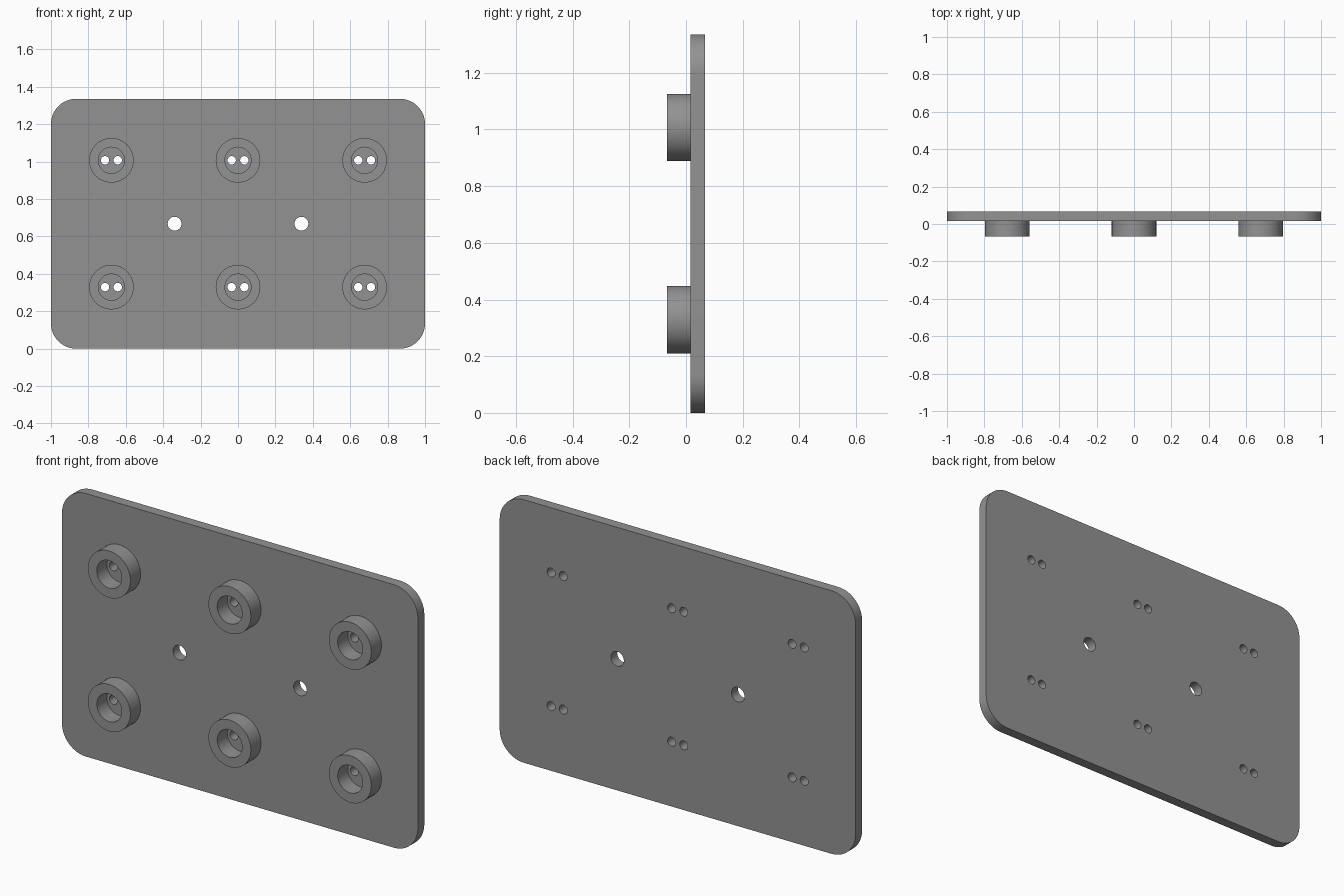
import bpy, bmesh, math

if "Cube" in bpy.data.objects:
    bpy.data.objects.remove(bpy.data.objects["Cube"])

grey = bpy.data.materials.new("mid_grey")
grey.diffuse_color = (0.29, 0.29, 0.29, 1)
grey.use_nodes = True
grey.node_tree.nodes["Principled BSDF"].inputs["Base Color"].default_value = grey.diffuse_color


def circle(cx, cz, r, n):
    return [(cx + r * math.cos(2 * math.pi * i / n),
             cz + r * math.sin(2 * math.pi * i / n)) for i in range(n)]


def rounded_rect(x, z0, z1, r, n=16):
    pts = []
    corners = [(x - r, z1 - r), (r - x, z1 - r), (r - x, z0 + r), (x - r, z0 + r)]
    for k, (cx, cz) in enumerate(corners):
        for i in range(n + 1):
            a = math.pi / 2 * (k + i / n)
            pts.append((cx + r * math.cos(a), cz + r * math.sin(a)))
    return pts


def extrude_outline(name, loops, y0, y1):
    """Solid from an outer loop and hole loops in x/z, running from y0 to y1."""
    curve = bpy.data.curves.new(name, 'CURVE')
    curve.dimensions = '2D'
    curve.fill_mode = 'BOTH'
    curve.extrude = (y1 - y0) / 2
    for pts in loops:
        s = curve.splines.new('POLY')
        s.points.add(len(pts) - 1)
        for p, (x, z) in zip(s.points, pts):
            p.co = (x, z, 0, 1)
        s.use_cyclic_u = True
    ob = bpy.data.objects.new(name, curve)
    bpy.context.collection.objects.link(ob)
    ob.rotation_euler.x = math.pi / 2
    ob.location.y = (y0 + y1) / 2
    bpy.ops.object.select_all(action='DESELECT')
    ob.select_set(True)
    bpy.context.view_layer.objects.active = ob
    bpy.ops.object.convert(target='MESH')
    ob = bpy.context.object
    bm = bmesh.new()
    bm.from_mesh(ob.data)
    bmesh.ops.remove_doubles(bm, verts=bm.verts, dist=1e-5)
    bmesh.ops.dissolve_limit(bm, angle_limit=0.001, verts=bm.verts, edges=bm.edges)
    bmesh.ops.recalc_face_normals(bm, faces=bm.faces)
    bm.to_mesh(ob.data)
    bm.free()
    ob.data.materials.clear()
    ob.data.materials.append(grey)
    bpy.ops.object.shade_smooth_by_angle(angle=math.radians(30))
    return ob


HEIGHT = 1.336
FRONT, SEAT, BACK = -0.067, 0.015, 0.067
centres = [(x, HEIGHT / 2 + dz) for x in (-0.677, 0, 0.677) for dz in (-0.339, 0.339)]

# Rounded plate with two mounting holes and a pair of small holes per boss
loops = [rounded_rect(1.0, 0, HEIGHT, 0.135)]
loops += [circle(x, HEIGHT / 2, 0.037, 32) for x in (-0.339, 0.339)]
loops += [circle(x + dx, z, 0.0225, 24) for x, z in centres for dx in (-0.034, 0.034)]
extrude_outline("plate", loops, SEAT, BACK)

# Ring bosses standing on the front of the plate
for i, (x, z) in enumerate(centres):
    extrude_outline(f"ring_boss_{i + 1}",
                    [circle(x, z, 0.119, 64), circle(x, z, 0.07, 48)], FRONT, SEAT)
